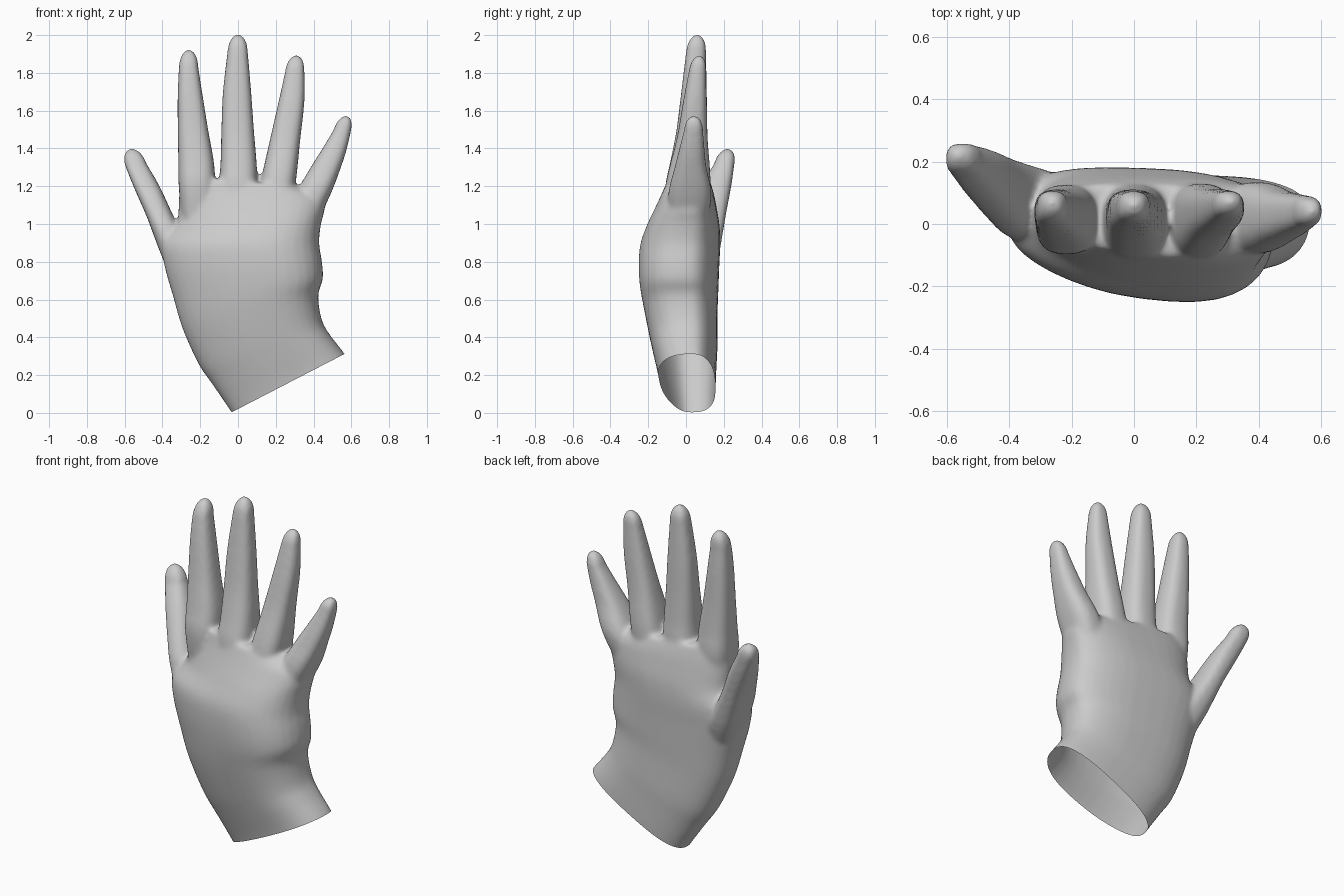
import bpy, bmesh, math
from mathutils import Vector

N = 36          # points per ring
bm = bmesh.new()


def catmull(rows, steps=4):
    # smooth interpolation between the measured stations
    out = []
    for i in range(len(rows) - 1):
        p0, p1, p2 = rows[max(i - 1, 0)], rows[i], rows[i + 1]
        p3 = rows[min(i + 2, len(rows) - 1)]
        for s in range(steps):
            t = s / steps
            out.append([0.5 * (2 * b + (c - a) * t + (2 * a - 5 * b + 4 * c - d) * t * t
                               + (3 * b - a - 3 * c + d) * t ** 3)
                        for a, b, c, d in zip(p0, p1, p2, p3)])
    return out + [list(rows[-1])]


def loft(rows, skew=0.0, back_skew=0.0, mid=0.5, front=0.74, back=0.74):
    # row: left x, left z, right x, right z, front y, back y
    rings = []
    for xl, zl, xr, zr, yf, yb in rows:
        ym = yf + (yb - yf) * mid
        ring = []
        for k in range(N):
            a = 2 * math.pi * k / N
            c, s = math.cos(a), math.sin(a)
            power = back if s > 0 else front
            u = math.copysign(abs(c) ** power, c)
            v = abs(s) ** power
            if s > 0:
                y = ym + v * (yb - ym) * (1 - back_skew * c)
            else:
                y = ym - v * (ym - yf) * (1 + skew * c)
            ring.append(bm.verts.new(((xl + xr) / 2 + u * (xr - xl) / 2, y,
                                      (zl + zr) / 2 + u * (zr - zl) / 2)))
        rings.append(ring)
    for r0, r1 in zip(rings, rings[1:]):
        for k in range(N):
            j = (k + 1) % N
            bm.faces.new((r0[k], r0[j], r1[j], r1[k]))
    bm.faces.new(rings[0][::-1])
    bm.faces.new(rings[-1])


def finger(stations, tip_x, tip_y, tip_z):
    # station: z, left x, right x, front y, back y ; rounded cap at the tip
    rows = catmull([(l, z, r, z, f, b) for z, l, r, f, b in stations])
    l, z, r, _, f, b = rows[-1]
    cx, cy, hx, hy = (l + r) / 2, (f + b) / 2, (r - l) / 2, (b - f) / 2
    for t in (0.25, 0.5, 0.72, 0.88, 0.97, 1.0):
        k = max(math.sqrt(1 - t * t), 0.08)
        x, y, h = cx + (tip_x - cx) * t, cy + (tip_y - cy) * t, z + (tip_z - z) * t
        rows.append([x - hx * k, h, x + hx * k, h, y - hy * k, y + hy * k])
    loft(rows)


# Palm and slanted cuff (first row runs past the opening and is trimmed later)
loft(catmull([
    (0.02, -0.09, 0.62, 0.23, -0.13, 0.15),
    (-0.04, 0.01, 0.56, 0.32, -0.14, 0.155),
    (-0.135, 0.15, 0.49, 0.41, -0.165, 0.16),
    (-0.21, 0.26, 0.445, 0.49, -0.185, 0.165),
    (-0.295, 0.45, 0.425, 0.62, -0.215, 0.165),
    (-0.345, 0.62, 0.45, 0.71, -0.235, 0.17),
    (-0.39, 0.78, 0.445, 0.80, -0.24, 0.175),
    (-0.40, 0.90, 0.43, 0.90, -0.23, 0.18),
    (-0.325, 1.00, 0.44, 1.00, -0.195, 0.175),
    (-0.315, 1.10, 0.46, 1.08, -0.155, 0.16),
    (-0.31, 1.18, 0.45, 1.14, -0.125, 0.145),
    (-0.29, 1.25, 0.33, 1.20, -0.098, 0.125)]),
    skew=0.3, back_skew=0.12, mid=0.56, front=0.88, back=0.75)

# Index finger
finger([(1.00, -0.295, -0.12, -0.08, 0.10), (1.20, -0.314, -0.12, -0.098, 0.125),
        (1.33, -0.316, -0.128, -0.078, 0.118),
        (1.50, -0.319, -0.158, -0.05, 0.112), (1.70, -0.319, -0.19, -0.025, 0.11),
        (1.83, -0.313, -0.21, -0.005, 0.106)], -0.26, 0.065, 1.925)
# Middle finger
finger([(1.00, -0.08, 0.09, -0.12, 0.10), (1.20, -0.098, 0.102, -0.11, 0.125),
        (1.33, -0.092, 0.098, -0.083, 0.118),
        (1.50, -0.088, 0.084, -0.05, 0.112), (1.70, -0.08, 0.07, -0.025, 0.11),
        (1.91, -0.056, 0.052, 0.0, 0.106)], 0.0, 0.06, 2.005)
# Ring finger
finger([(0.98, 0.08, 0.26, -0.12, 0.10), (1.20, 0.115, 0.303, -0.11, 0.13),
        (1.45, 0.17, 0.33, -0.05, 0.115), (1.65, 0.215, 0.352, -0.015, 0.11),
        (1.81, 0.25, 0.352, 0.015, 0.106)], 0.308, 0.07, 1.895)
# Little finger
finger([(0.95, 0.22, 0.39, -0.09, 0.10), (1.15, 0.30, 0.487, -0.095, 0.135),
        (1.30, 0.385, 0.545, -0.06, 0.108), (1.40, 0.447, 0.577, -0.035, 0.098),
        (1.50, 0.507, 0.600, -0.01, 0.09)], 0.572, 0.042, 1.575)
# Thumb
finger([(0.60, -0.30, -0.12, -0.08, 0.09), (0.80, -0.392, -0.20, -0.07, 0.165),
        (0.95, -0.45, -0.29, -0.045, 0.195),
        (1.05, -0.488, -0.345, -0.005, 0.212), (1.20, -0.554, -0.415, 0.075, 0.24),
        (1.32, -0.602, -0.485, 0.15, 0.257)], -0.563, 0.22, 1.40)

mesh = bpy.data.meshes.new("glove")
bm.to_mesh(mesh)
bm.free()
glove = bpy.data.objects.new("glove", mesh)
bpy.context.collection.objects.link(glove)

# Fuse the parts into one skin and soften the joints
remesh = glove.modifiers.new("fuse", 'REMESH')
remesh.mode = 'VOXEL'
remesh.voxel_size = 0.011
soft = glove.modifiers.new("soften", 'SMOOTH')
soft.factor = 0.5
soft.iterations = 14
dg = bpy.context.evaluated_depsgraph_get()
skin = bpy.data.meshes.new_from_object(glove.evaluated_get(dg))
glove.modifiers.clear()
glove.data = skin

# Trim the slanted cuff so the glove is open
bm = bmesh.new()
bm.from_mesh(skin)
bmesh.ops.bisect_plane(bm, geom=bm.verts[:] + bm.edges[:] + bm.faces[:],
                       plane_co=Vector((-0.04, 0, 0.0)),
                       plane_no=Vector((0.31, 0, -0.60)), clear_outer=True)
for f in bm.faces:
    f.smooth = True
bm.to_mesh(skin)
bm.free()
